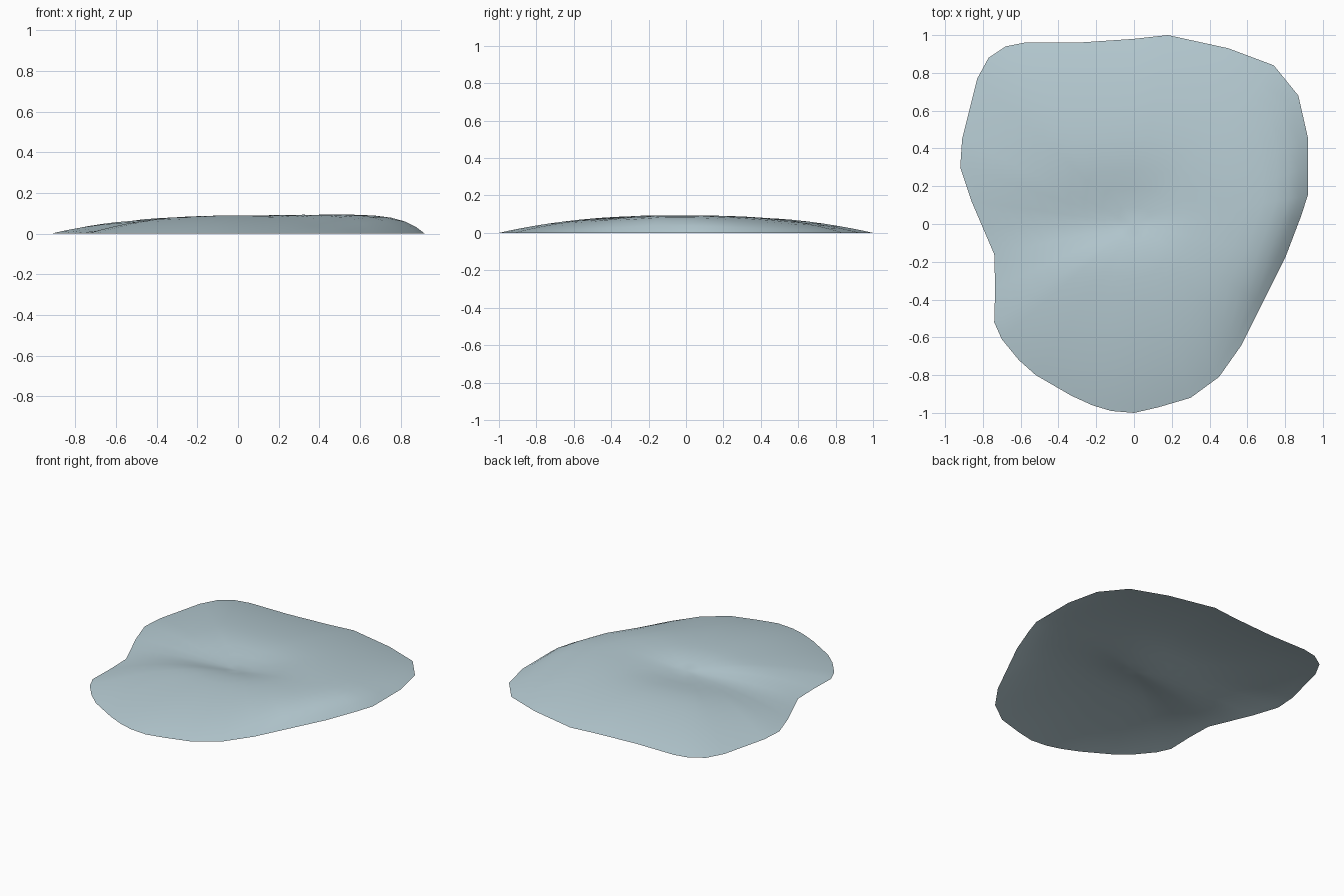
import bpy, bmesh, math

if "Cube" in bpy.data.objects:
    bpy.data.objects.remove(bpy.data.objects["Cube"])

# Rim outline, counter-clockwise from the front
RIM = [(0, -1), (.13, -.97), (.30, -.92), (.45, -.81), (.57, -.64), (.68, -.42),
       (.80, -.18), (.88, .03), (.92, .15), (.92, .30), (.92, .46), (.87, .68), (.74, .84),
       (.50, .93), (.18, 1), (0, .98), (-.30, .96), (-.58, .96), (-.68, .94),
       (-.77, .88), (-.83, .77), (-.91, .45), (-.92, .30), (-.86, .12),
       (-.80, -.02), (-.74, -.16), (-.735, -.34), (-.74, -.52), (-.70, -.61),
       (-.61, -.72), (-.52, -.80), (-.33, -.91), (-.22, -.96), (-.12, -.99)]
RINGS = [1, .95, .89, .82, .74, .65, .56, .47, .38, .29, .19, .09]


def height(x, y, s, rim):
    # Domed mound: gentle on the left, front and back, steep on the right
    a = math.atan2(rim[1], rim[0])
    steep = 2.4 + 8 * math.exp(-((a + .1) / .55) ** 2)
    z = .095 * (1 - s ** steep)
    # Hollow fold running in from the notch on the left
    mid = -.06 + .13 * (x + .74)
    width = .24 if y > mid else .14
    fade = 1 / (1 + math.exp((x - .15) / .09))
    z *= 1 - .42 * fade * math.exp(-((y - mid) / width) ** 2)
    # Shallow dip behind the centre
    return z - .008 * math.exp(-((x - .1) / .35) ** 2 - ((y - .1) / .3) ** 2)\
        * (1 - s)


# Open shell made of concentric rings
bm = bmesh.new()
rings = [[bm.verts.new((s * x, s * y, max(0, height(s * x, s * y, s, (x, y)))))
          for x, y in RIM] for s in RINGS]
n = len(RIM)
for outer, inner in zip(rings, rings[1:]):
    for i in range(n):
        j = (i + 1) % n
        bm.faces.new((outer[i], outer[j], inner[j], inner[i]))
peak = bm.verts.new((0, 0, height(0, 0, 0, (-1, 0))))
for i in range(n):
    bm.faces.new((rings[-1][i], rings[-1][(i + 1) % n], peak))

mesh = bpy.data.meshes.new("mound")
bm.to_mesh(mesh)
bm.free()
mound = bpy.data.objects.new("mound", mesh)
bpy.context.collection.objects.link(mound)

# Pale blue grey
mat = bpy.data.materials.new("pale blue grey")
mat.diffuse_color = (.47, .60, .65, 1)
mat.use_nodes = True
mat.node_tree.nodes["Principled BSDF"].inputs["Base Color"].default_value = mat.diffuse_color
mesh.materials.append(mat)

bpy.context.view_layer.objects.active = mound
mound.select_set(True)
bpy.ops.object.shade_smooth_by_angle(angle=math.radians(30))
